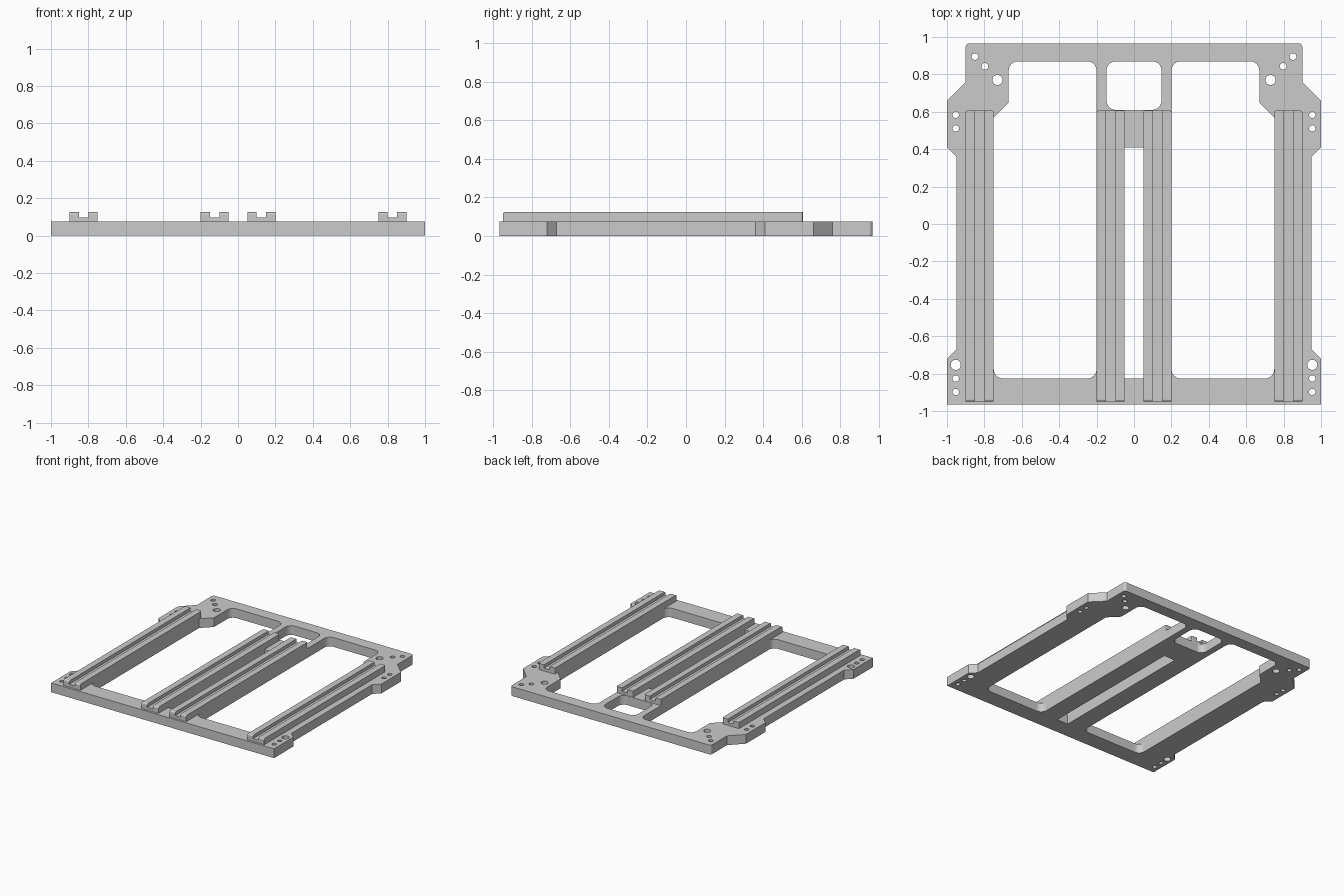
import bpy, bmesh, math
from mathutils import Vector

if "Cube" in bpy.data.objects:
    bpy.data.objects.remove(bpy.data.objects["Cube"], do_unlink=True)

PLATE_H = 0.075
RAIL_TOP = 0.125

grey = bpy.data.materials.new("light_grey")
grey.use_nodes = True
grey.diffuse_color = (0.6, 0.6, 0.6, 1)
grey.node_tree.nodes["Principled BSDF"].inputs["Base Color"].default_value = (0.6, 0.6, 0.6, 1)


def add_mesh(name, mesh):
    mesh.materials.clear()
    mesh.materials.append(grey)
    obj = bpy.data.objects.new(name, mesh)
    bpy.context.collection.objects.link(obj)
    return obj


def rounded(corners, steps=8):
    """Polygon from (x, y, radius) corners, each rounded by a tangent arc."""
    out = []
    for i, (x, y, r) in enumerate(corners):
        p = Vector((x, y))
        if r == 0:
            out.append(p)
            continue
        a = (Vector(corners[i - 1][:2]) - p).normalized()
        b = (Vector(corners[(i + 1) % len(corners)][:2]) - p).normalized()
        half = a.angle(b) / 2
        inward = (a + b).normalized()
        side = (a - b).normalized()
        centre = p + inward * (r / math.sin(half))
        sweep = math.pi / 2 - half
        for k in range(steps + 1):
            t = sweep * (1 - 2 * k / steps)
            out.append(centre - inward * (r * math.cos(t)) + side * (r * math.sin(t)))
    return out


def circle(x, y, r, n=24):
    return [Vector((x + r * math.cos(math.tau * k / n), y + r * math.sin(math.tau * k / n)))
            for k in range(n)]


def mirrored(points):
    return [Vector((-p.x, p.y)) for p in reversed(points)]


def plate(name, loops, height):
    """Flat slab: first loop is the outline, the rest are openings."""
    curve = bpy.data.curves.new(name + "_outline", "CURVE")
    curve.dimensions = "2D"
    curve.fill_mode = "BOTH"
    curve.extrude = height / 2
    for loop in loops:
        spline = curve.splines.new("POLY")
        spline.points.add(len(loop) - 1)
        for point, p in zip(spline.points, loop):
            point.co = (p.x, p.y, 0, 1)
        spline.use_cyclic_u = True
    helper = bpy.data.objects.new(name + "_outline", curve)
    bpy.context.collection.objects.link(helper)
    graph = bpy.context.evaluated_depsgraph_get()
    mesh = bpy.data.meshes.new_from_object(helper.evaluated_get(graph))
    bpy.data.objects.remove(helper, do_unlink=True)
    bm = bmesh.new()
    bm.from_mesh(mesh)
    bmesh.ops.remove_doubles(bm, verts=bm.verts, dist=1e-5)
    bmesh.ops.translate(bm, verts=bm.verts, vec=(0, 0, height / 2))
    bmesh.ops.recalc_face_normals(bm, faces=bm.faces)
    for f in bm.faces:
        f.smooth = False
    bm.to_mesh(mesh)
    bm.free()
    add_mesh(name, mesh)


# Base frame outline with wider ears at the corners
right_edge = rounded([(0, -0.966, 0), (1, -0.966, 0), (1, -0.72, 0), (0.95, -0.67, 0),
                      (0.95, 0.36, 0), (1, 0.41, 0), (1, 0.66, 0), (0.9, 0.76, 0),
                      (0.9, 0.966, 0.02), (0, 0.966, 0)])
outline = right_edge + mirrored(right_edge)[1:-1]

# Large side windows, small back window and centre slot
window = rounded([(0.2, -0.826, 0.05), (0.75, -0.826, 0.05), (0.75, 0.57, 0),
                  (0.67, 0.65, 0), (0.67, 0.87, 0.05), (0.2, 0.87, 0.05)])
back_window = rounded([(-0.147, 0.61, 0.05), (0.147, 0.61, 0.05),
                       (0.147, 0.87, 0.05), (-0.147, 0.87, 0.05)])
slot = rounded([(-0.05, -0.826, 0), (0.05, -0.826, 0), (0.05, 0.41, 0), (-0.05, 0.41, 0)])
openings = [window, mirrored(window), back_window, slot]

# Bolt holes in the ears
for x, y, r in [(0.85, 0.895, 0.018), (0.797, 0.843, 0.018), (0.73, 0.77, 0.027),
                (0.953, 0.584, 0.017), (0.953, 0.511, 0.017),
                (0.953, -0.753, 0.027), (0.953, -0.826, 0.017), (0.953, -0.898, 0.017)]:
    openings += [circle(x, y, r), circle(-x, y, r)]

plate("base_frame", [outline] + openings, PLATE_H)


def rail(name, x):
    """Grooved rail with a rounded front edge and clipped back corners."""
    w, g, floor, front, back = 0.075, 0.025, 0.098, -0.949, 0.607
    profile = [(-w, PLATE_H), (w, PLATE_H), (w, RAIL_TOP), (g, RAIL_TOP),
               (g, floor), (-g, floor), (-g, RAIL_TOP), (-w, RAIL_TOP)]
    bm = bmesh.new()
    near, far = [[bm.verts.new((px, y, pz)) for px, pz in profile] for y in (front, back)]
    bm.faces.new(near)
    bm.faces.new(far[::-1])
    for i in range(len(profile)):
        bm.faces.new((near[i - 1], far[i - 1], far[i], near[i]))
    bmesh.ops.recalc_face_normals(bm, faces=bm.faces)

    # Front top edges and groove floor edge, then the upright back corners
    soft = [bm.edges.get((near[i], near[i + 1])) for i in (2, 4, 6)]
    clipped = [bm.edges.get((far[0], far[7])), bm.edges.get((far[1], far[2]))]
    bmesh.ops.bevel(bm, geom=soft, offset=0.012, segments=4, profile=0.5, affect="EDGES")
    bmesh.ops.bevel(bm, geom=clipped, offset=0.01, segments=2, profile=0.5, affect="EDGES")
    mesh = bpy.data.meshes.new(name)
    bm.to_mesh(mesh)
    bm.free()
    add_mesh(name, mesh).location.x = x


# Four parallel rails
for side, sign in (("left", 1), ("right", -1)):
    rail(side + "_outer_rail", sign * 0.825)
    rail(side + "_inner_rail", sign * 0.125)
